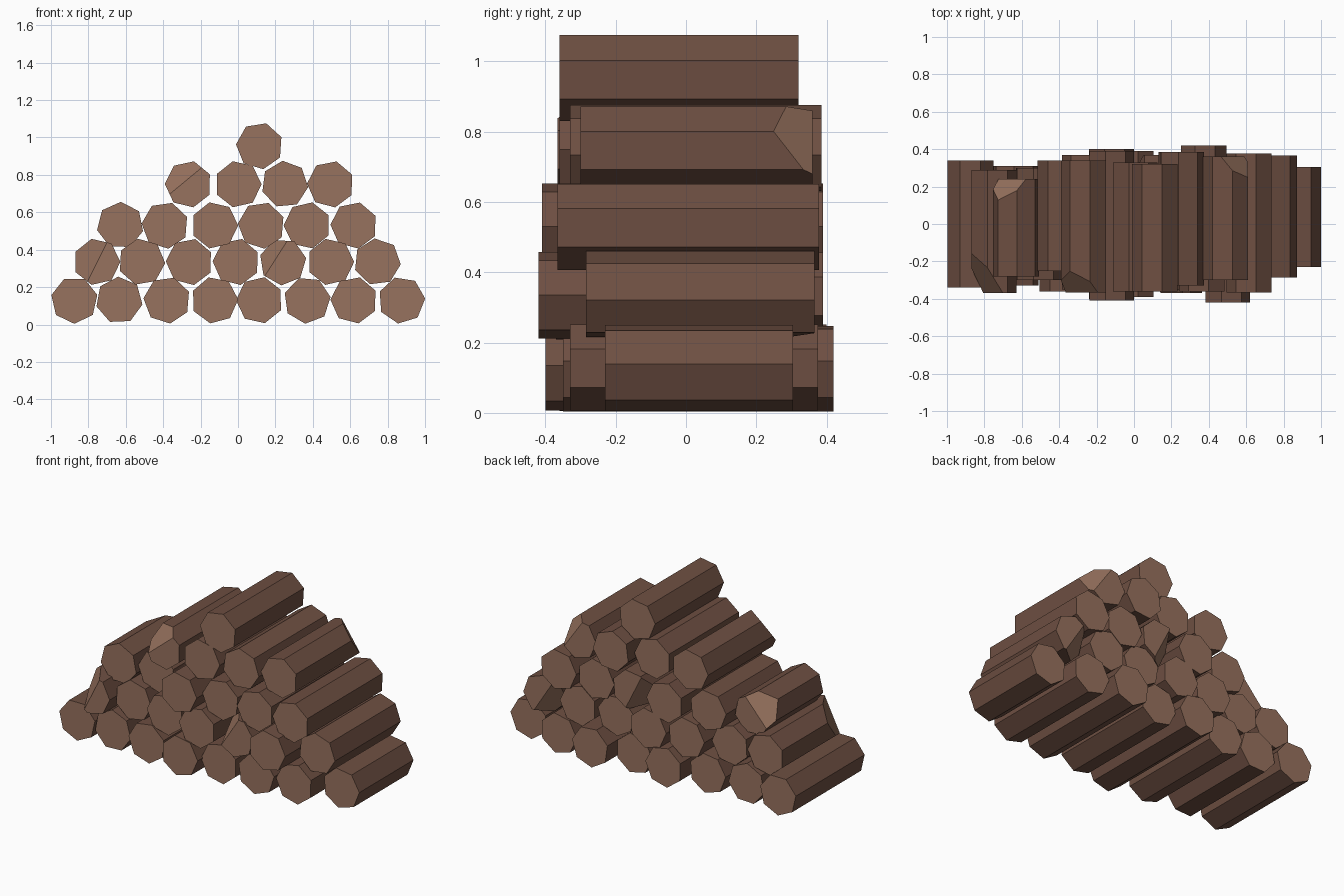
import bpy, bmesh
from math import cos, sin, radians, tau
from mathutils import Vector

cube = bpy.data.objects.get("Cube")
if cube:
    bpy.data.objects.remove(cube)

RADIUS, SIDES = 0.126, 7


def make_material(name, color):
    mat = bpy.data.materials.new(name)
    mat.use_nodes = True
    mat.diffuse_color = color
    bsdf = next(n for n in mat.node_tree.nodes if n.type == 'BSDF_PRINCIPLED')
    bsdf.inputs["Base Color"].default_value = color
    bsdf.inputs["Roughness"].default_value = 0.9
    return mat


bark = make_material("bark_brown", (0.155, 0.078, 0.054, 1))
cut_wood = make_material("cut_wood_brown", (0.31, 0.168, 0.112, 1))


def make_log(name, x, z, turn, front, back, chop=None):
    """Seven-sided log along y; chop = three points of a slanted axe cut."""
    bm = bmesh.new()
    ring = []
    for i in range(SIDES):
        a = radians(turn) + tau * i / SIDES
        ring.append(bm.verts.new((x + RADIUS * cos(a), front, z + RADIUS * sin(a))))
    end = bm.faces.new(ring)
    moved = bmesh.ops.extrude_face_region(bm, geom=[end])["geom"]
    bmesh.ops.translate(bm, vec=(0, back - front, 0),
                        verts=[v for v in moved if isinstance(v, bmesh.types.BMVert)])
    # slanted axe cut across one end
    if chop:
        p, q, r = (Vector(c) for c in chop)
        normal = (q - p).cross(r - p).normalized()
        if normal.dot(Vector((x, (front + back) / 2, z)) - p) > 0:
            normal.negate()
        bmesh.ops.bisect_plane(bm, geom=bm.verts[:] + bm.edges[:] + bm.faces[:],
                               plane_co=p, plane_no=normal, clear_outer=True)
        bmesh.ops.holes_fill(bm, edges=[e for e in bm.edges if e.is_boundary], sides=0)
    bmesh.ops.recalc_face_normals(bm, faces=bm.faces[:])
    # bark on the sides, bare wood on the ends and cuts
    bm.normal_update()
    for f in bm.faces:
        f.material_index = 1 if abs(f.normal.y) > 0.05 else 0
    mesh = bpy.data.meshes.new(name)
    bm.to_mesh(mesh)
    bm.free()
    mesh.materials.append(bark)
    mesh.materials.append(cut_wood)
    bpy.context.collection.objects.link(bpy.data.objects.new(name, mesh))


# rows from the ground up: height, then (x, turn, front, back) per log
rows = [
    (0.13, [(-.875, 13, -.34, .34), (-.635, 41, -.33, .31), (-.38, 21, -.36, .33),
            (-.125, 2, -.40, .40), (.115, 26, -.35, .35), (.37, 8, -.35, .42),
            (.62, 24, -.33, .375), (.875, 4, -.23, .305)]),
    (0.335, [(-.755, 0, -.37, .29), (-.515, -3, -.30, .30), (-.26, 24, -.35, .37),
             (-.01, 24, -.39, .39), (.24, 9, -.37, .35), (.495, 0, -.42, .36),
             (.745, -6, -.285, .365)]),
    (0.53, [(-.63, 37, -.28, .24), (-.39, 21, -.25, .34), (-.125, 0, -.41, .39),
            (.125, 21, -.35, .37), (.37, 26, -.36, .36), (.62, 24, -.365, .378)]),
    (0.75, [(-.265, 25, -.365, .34), (0, 0, -.36, .33), (.25, 44, -.33, .385),
            (.495, 24, -.30, .36)]),
    (0.955, [(.115, 22, -.36, .32)]),
]

# slanted cuts, keyed by (row, log)
chops = {
    (2, 1): ((-.81, -.37, .22), (-.70, -.37, .44), (-.87, -.20, .33)),
    (2, 5): ((.15, -.37, .27), (.265, -.37, .45), (.12, -.24, .36)),
    (2, 7): ((.66, .365, .44), (.80, .365, .22), (.64, .27, .27)),
    (3, 1): ((-.57, .24, .64), (-.74, .24, .45), (-.725, .13, .61)),
    (3, 4): ((.05, .37, .63), (.16, .37, .41), (.02, .25, .46)),
    (4, 1): ((-.35, -.365, .71), (-.205, -.365, .83), (-.34, -.27, .83)),
    (4, 4): ((.458, .36, .87), (.61, .36, .653), (.61, .25, .80)),
}

for r, (height, logs) in enumerate(rows, 1):
    for n, (x, turn, front, back) in enumerate(logs, 1):
        make_log(f"log_row{r}_{n}", x, height, turn, front, back, chops.get((r, n)))
